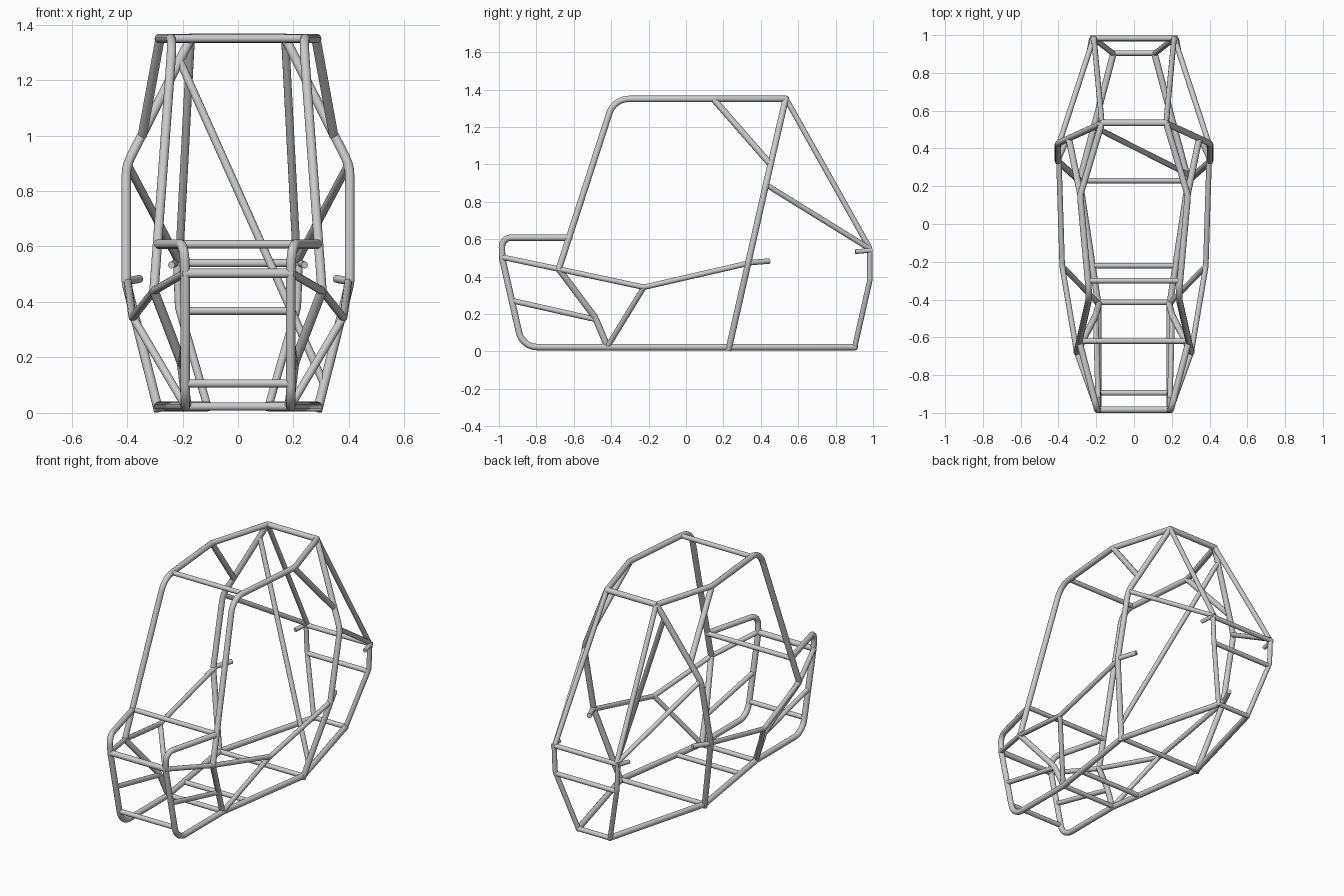
import bpy, math
from mathutils import Vector

if "Cube" in bpy.data.objects:
    bpy.data.objects.remove(bpy.data.objects["Cube"])

MAIN, THIN = 0.0172, 0.0145


def rounded(points, bends):
    """Replace inner corners of a polyline by arcs of the given radius."""
    pts = [Vector(p) for p in points]
    out = [pts[0]]
    for i in range(1, len(pts) - 1):
        p, r = pts[i], bends.get(i, 0)
        a, b = (pts[i - 1] - p), (pts[i + 1] - p)
        if r == 0:
            out.append(p)
            continue
        ua, ub = a.normalized(), b.normalized()
        half = ua.angle(ub) / 2
        cut = min(r / math.tan(half), a.length * 0.48, b.length * 0.48)
        r = cut * math.tan(half)
        centre = p + (ua + ub).normalized() * (r / math.sin(half))
        s, e = p + ua * cut - centre, p + ub * cut - centre
        turn = s.angle(e)
        n = max(3, int(turn / 0.13))
        for k in range(n + 1):
            t = k / n
            out.append(centre + (s * math.sin((1 - t) * turn)
                                 + e * math.sin(t * turn)) / math.sin(turn))
    out.append(pts[-1])
    return out


def tube(name, points, radius=THIN, bends=None):
    path = rounded(points, bends or {})
    cu = bpy.data.curves.new(name, 'CURVE')
    cu.dimensions = '3D'
    cu.bevel_depth = radius
    cu.bevel_resolution = 4
    cu.use_fill_caps = True
    sp = cu.splines.new('POLY')
    sp.points.add(len(path) - 1)
    for q, p in zip(sp.points, path):
        q.co = (*p, 1)
    ob = bpy.data.objects.new(name, cu)
    bpy.context.collection.objects.link(ob)
    bpy.ops.object.select_all(action='DESELECT')
    ob.select_set(True)
    bpy.context.view_layer.objects.active = ob
    bpy.ops.object.convert(target='MESH')
    bpy.ops.object.shade_smooth_by_angle(angle=math.radians(40))


def pair(name, points, radius=THIN, bends=None):
    for side, s in (("right", 1), ("left", -1)):
        tube(f"{name}_{side}", [(s * x, y, z) for x, y, z in points], radius, bends)


def cross(name, half, y, z, radius=THIN):
    tube(name, [(-half, y, z), (half, y, z)], radius)


# Floor rail running into the nose hoop and back to the dash
pair("floor_rail", [(0.108, 0.905, 0.023), (0.288, 0.23, 0.023), (0.19, -0.42, 0.023),
                    (0.19, -0.875, 0.023), (0.19, -0.983, 0.50), (0.195, -0.985, 0.608),
                    (0.29, -0.62, 0.608)], MAIN, {3: 0.1, 5: 0.085})

# Windscreen pillar and roof rail
pair("roof_rail", [(0.303, -0.68, 0.44), (0.236, -0.385, 1.35), (0.285, 0.15, 1.35),
                   (0.17, 0.535, 1.35)], MAIN, {1: 0.11, 2: 0.1})

# Main hoop behind the seat
pair("main_hoop_leg", [(0.286, 0.227, 0.006), (0.403, 0.332, 0.47), (0.403, 0.427, 0.89),
                       (0.168, 0.534, 1.355)], MAIN, {1: 0.12, 2: 0.15})
cross("main_hoop_top", 0.175, 0.535, 1.35, MAIN)
tube("main_hoop_diagonal", [(-0.208, 0.513, 1.265), (0.308, 0.252, 0.11)])

# Side rail from the nose to the main hoop, with a turned-in end
pair("side_rail", [(0.195, -0.98, 0.503), (0.303, -0.68, 0.44), (0.38, -0.225, 0.343),
                   (0.398, 0.35, 0.475), (0.355, 0.445, 0.483)], THIN, {2: 0.08, 3: 0.04})

# Side bracing
pair("foot_brace", [(0.303, -0.68, 0.44), (0.203, -0.485, 0.18), (0.185, -0.42, 0.025)],
     MAIN, {1: 0.1})
pair("door_brace", [(0.19, -0.42, 0.025), (0.378, -0.225, 0.343)])
pair("nose_side_bar", [(0.19, -0.925, 0.27), (0.203, -0.48, 0.17)])
pair("roof_brace", [(0.282, 0.15, 1.345), (0.345, 0.452, 1.0)], MAIN)

# Rear frame
pair("rear_upright", [(0.107, 0.90, 0.013), (0.213, 0.983, 0.38), (0.22, 0.983, 0.55)],
     THIN, {1: 0.08})
pair("rear_top_brace", [(0.17, 0.535, 1.35), (0.212, 0.983, 0.55)])
pair("rear_side_brace", [(0.395, 0.43, 0.89), (0.215, 0.98, 0.55)])
pair("rear_stub", [(0.225, 0.983, 0.54), (0.24, 0.905, 0.533)], 0.0125)

# Crossbars, front to back
cross("nose_lower_bar", 0.19, -0.894, 0.106)
cross("nose_upper_bar", 0.20, -0.983, 0.503, MAIN)
cross("dash_bar", 0.29, -0.62, 0.608)
cross("front_floor_bar", 0.19, -0.415, 0.023)
cross("middle_floor_bar", 0.22, -0.22, 0.023)
cross("main_floor_bar", 0.29, 0.23, 0.023)
cross("windscreen_top_bar", 0.24, -0.30, 1.35)
cross("rear_lower_bar", 0.108, 0.905, 0.023)
cross("rear_middle_bar", 0.213, 0.98, 0.368)
cross("rear_upper_bar", 0.232, 0.983, 0.54)
